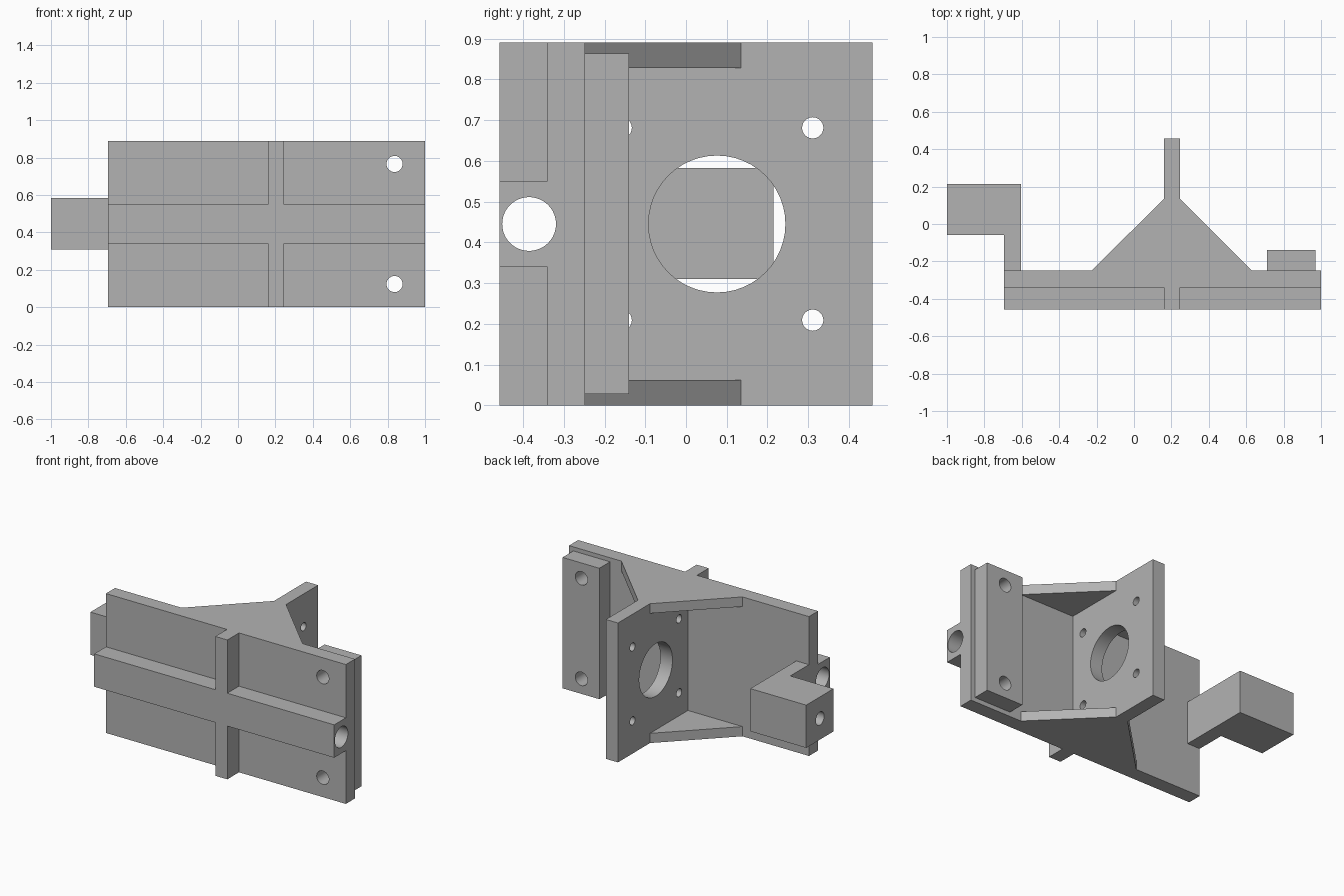
import bpy
import math

cube = bpy.data.objects.get("Cube")
if cube:
    bpy.data.objects.remove(cube, do_unlink=True)

# One plain grey for the whole bracket
GREY = (0.45, 0.45, 0.45, 1.0)
grey = bpy.data.materials.new("plain grey")
grey.use_nodes = True
grey.diffuse_color = GREY
grey.node_tree.nodes["Principled BSDF"].inputs["Base Color"].default_value = GREY

# Shared dimensions
HEIGHT = 0.89
MID = HEIGHT / 2
LEFT, RIGHT = -0.695, 1.0
FRONT, PLATE_FRONT, PLATE_BACK, BACK = -0.458, -0.34, -0.248, 0.458
WALL_A, WALL_B = 0.16, 0.245
AXIS_Y = 0.076


def prism(name, outline, z0, z1):
    """Extrude a counter-clockwise plan outline from z0 to z1."""
    n = len(outline)
    verts = [(x, y, z) for z in (z0, z1) for x, y in outline]
    faces = [tuple(reversed(range(n))), tuple(range(n, 2 * n))]
    faces += [(i, (i + 1) % n, (i + 1) % n + n, i + n) for i in range(n)]
    mesh = bpy.data.meshes.new(name)
    mesh.from_pydata(verts, [], faces)
    mesh.materials.append(grey)
    obj = bpy.data.objects.new(name, mesh)
    bpy.context.collection.objects.link(obj)
    return obj


def block(name, x0, x1, y0, y1, z0, z1):
    return prism(name, [(x0, y0), (x1, y0), (x1, y1), (x0, y1)], z0, z1)


def drill(parts, centre, radius, length, axis):
    """Cut a round hole along the x or y axis through each part."""
    turn = (0, math.pi / 2, 0) if axis == "x" else (math.pi / 2, 0, 0)
    bpy.ops.mesh.primitive_cylinder_add(vertices=48, radius=radius, depth=length,
                                        location=centre, rotation=turn)
    cutter = bpy.context.object
    cutter.name = "hole_cutter"
    cutter.hide_render = True
    cutter.data.materials.append(grey)
    for part in parts:
        mod = part.modifiers.new("hole", "BOOLEAN")
        mod.operation = "DIFFERENCE"
        mod.solver = "EXACT"
        mod.object = cutter
        bpy.context.view_layer.objects.active = part
        bpy.ops.object.modifier_apply(modifier=mod.name)
    bpy.data.objects.remove(cutter, do_unlink=True)


# Base plate with a cross of rail and ribs on its front
plate = block("base_plate", LEFT, RIGHT, PLATE_FRONT, PLATE_BACK, 0, HEIGHT)
rail = block("front_rail", LEFT, RIGHT, FRONT, PLATE_FRONT, 0.34, 0.55)
block("lower_rib", WALL_A, WALL_B, FRONT, PLATE_FRONT, 0, 0.34)
block("upper_rib", WALL_A, WALL_B, FRONT, PLATE_FRONT, 0.55, HEIGHT)

# Upright wall carrying the motor, braced by gussets top and bottom
wall = block("motor_wall", WALL_A, WALL_B, PLATE_BACK, BACK, 0, HEIGHT)
for level, z0, z1 in (("lower", 0, 0.062), ("upper", 0.828, HEIGHT)):
    prism(level + "_right_gusset",
          [(-0.225, PLATE_BACK), (WALL_A, PLATE_BACK), (WALL_A, 0.135)], z0, z1)
    prism(level + "_left_gusset",
          [(WALL_B, PLATE_BACK), (0.63, PLATE_BACK), (WALL_B, 0.135)], z0, z1)

# Clamping pad behind the plate
pad = block("clamp_pad", 0.71, 0.97, PLATE_BACK, -0.14, 0.028, 0.864)

# L-shaped arm holding the shaft end
arm = prism("bearing_arm",
            [(LEFT, PLATE_BACK), (-0.605, PLATE_BACK), (-0.605, 0.215),
             (-1.0, 0.215), (-1.0, -0.06), (LEFT, -0.06)], 0.31, 0.583)

# Rod bore along the rail, motor bore, and blind shaft bore
drill([rail, plate], (0.15, -0.385, MID), 0.066, 3, "x")
drill([wall], (0.2, AXIS_Y, MID), 0.168, 0.5, "x")
drill([arm], (-1.0, AXIS_Y, MID), 0.042, 0.5, "x")

# Motor screw holes and clamp screw holes
for side in (-1, 1):
    for across in (-1, 1):
        drill([wall], (0.2, AXIS_Y + across * 0.235, MID + side * 0.236),
              0.026, 0.5, "x")
    drill([plate, pad], (0.837, -0.24, MID + side * 0.321), 0.043, 0.6, "y")

# Round bores shade smoothly while edges stay sharp
bpy.ops.object.select_all(action="DESELECT")
for part in (plate, rail, wall, pad, arm):
    part.select_set(True)
bpy.context.view_layer.objects.active = wall
bpy.ops.object.shade_smooth_by_angle(angle=math.radians(30))
